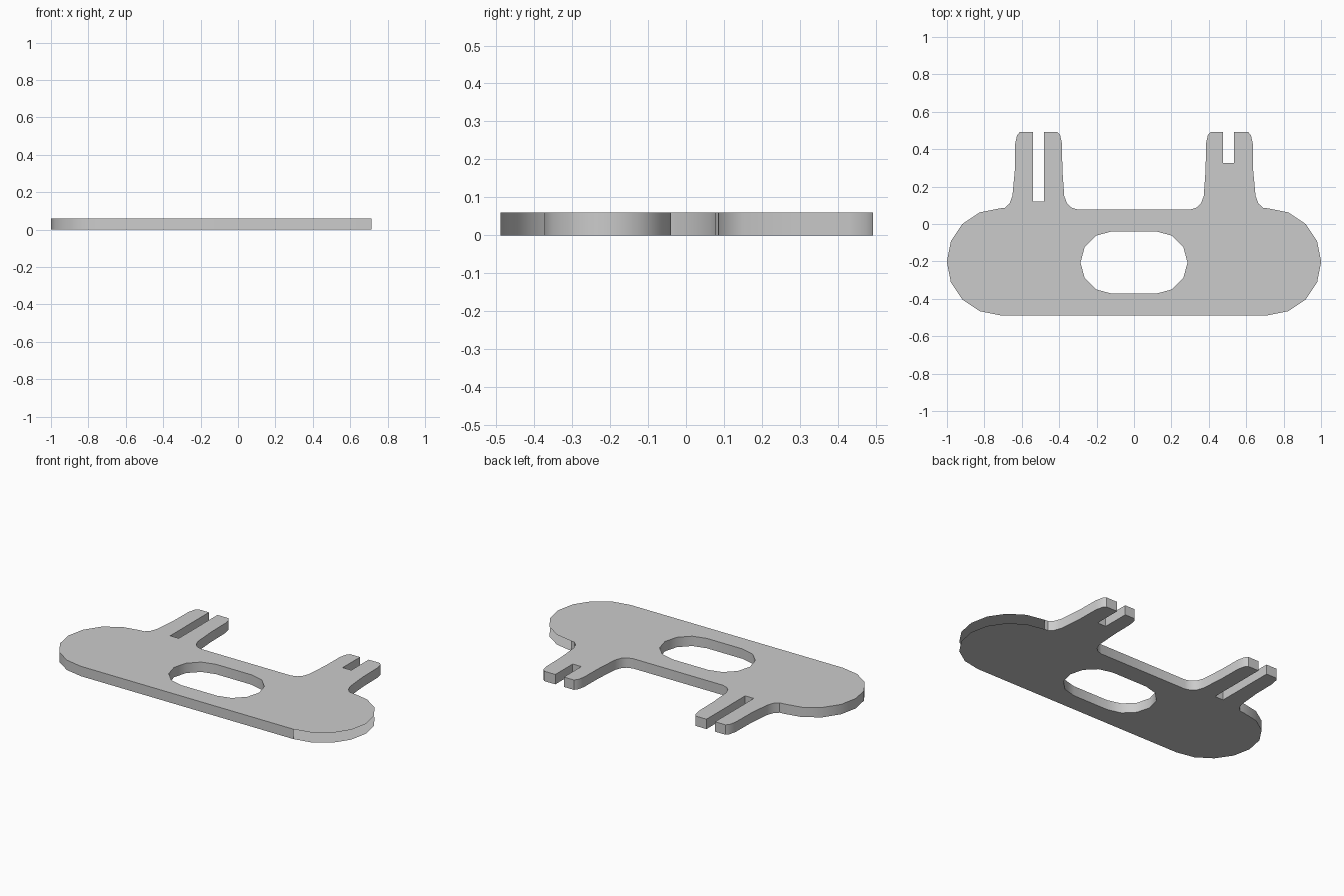
import bpy, bmesh
from math import cos, sin, radians

THICK = 0.06

cube = bpy.data.objects.get("Cube")
if cube:
    bpy.data.objects.remove(cube)

grey = bpy.data.materials.new("plain grey")
grey.use_nodes = True
colour = (0.6, 0.6, 0.6, 1)
grey.diffuse_color = colour
grey.node_tree.nodes["Principled BSDF"].inputs["Base Color"].default_value = colour


def arc(cx, cy, r, start, end, steps):
    angles = [radians(start + (end - start) * i / steps) for i in range(steps + 1)]
    return [(cx + r * cos(a), cy + r * sin(a)) for a in angles]


def mirrored(points):
    return [(-x, y) for x, y in reversed(points)]


# Outline pieces of the right half, counterclockwise
round_end = arc(0.715, -0.202, 0.286, -90, 90, 8)
leg_outer = [(0.69, 0.086), (0.665, 0.11), (0.65, 0.15), (0.637, 0.29),
             (0.635, 0.43), (0.625, 0.475), (0.61, 0.492)]
leg_inner = [(0.41, 0.492), (0.395, 0.475), (0.385, 0.43), (0.383, 0.29),
             (0.373, 0.15), (0.358, 0.11), (0.335, 0.088), (0.3, 0.077)]


def slot(centre, floor):
    a, b = centre + 0.029, centre - 0.029
    return [(a, 0.492), (a, floor), (b, floor), (b, 0.492)]


outline = (round_end + leg_outer + slot(0.505, 0.325) + leg_inner
           + mirrored(leg_inner) + slot(-0.511, 0.12)
           + mirrored(leg_outer) + mirrored(round_end))
half_hole = arc(0.12, -0.206, 0.166, -90, 90, 6)
hole = half_hole + mirrored(half_hole)

# Plate: filled top and bottom, with side walls around each loop
bm = bmesh.new()


def ring(points, z):
    verts = [bm.verts.new((x, y, z)) for x, y in points]
    edges = [bm.edges.new((v, verts[(i + 1) % len(verts)])) for i, v in enumerate(verts)]
    return verts, edges


low, high = [[ring(loop, z) for loop in (outline, hole)] for z in (0, THICK)]
for level, up in ((low, -1), (high, 1)):
    cap = bmesh.ops.triangle_fill(bm, use_beauty=True, edges=level[0][1] + level[1][1])
    for face in (g for g in cap["geom"] if isinstance(g, bmesh.types.BMFace)):
        face.normal_update()
        if face.normal.z * up < 0:
            face.normal_flip()

# The rounded end on the +x side is left open, without a wall
open_edges = len(round_end) - 1
for part, skipped in ((0, open_edges), (1, 0)):
    a, b = low[part][0], high[part][0]
    n = len(a)
    for i in range(skipped, n):
        j = (i + 1) % n
        quad = [a[i], a[j], b[j], b[i]]
        wall = bm.faces.new(quad if part == 0 else quad[::-1])
        wall.normal_update()

# Hole walls face the opening
for face in bm.faces:
    if len(face.verts) == 4 and all(v in hole_set for hole_set in [set(low[1][0] + high[1][0])]
                                    for v in face.verts):
        centre = face.calc_center_median()
        inward = -centre.x * face.normal.x + (-0.206 - centre.y) * face.normal.y
        if inward < 0:
            face.normal_flip()

mesh = bpy.data.meshes.new("bracket_plate")
bm.to_mesh(mesh)
bm.free()
mesh.materials.append(grey)
plate = bpy.data.objects.new("bracket_plate", mesh)
bpy.context.collection.objects.link(plate)

bpy.ops.object.select_all(action="DESELECT")
plate.select_set(True)
bpy.context.view_layer.objects.active = plate
bpy.ops.object.shade_smooth_by_angle(angle=radians(35))
